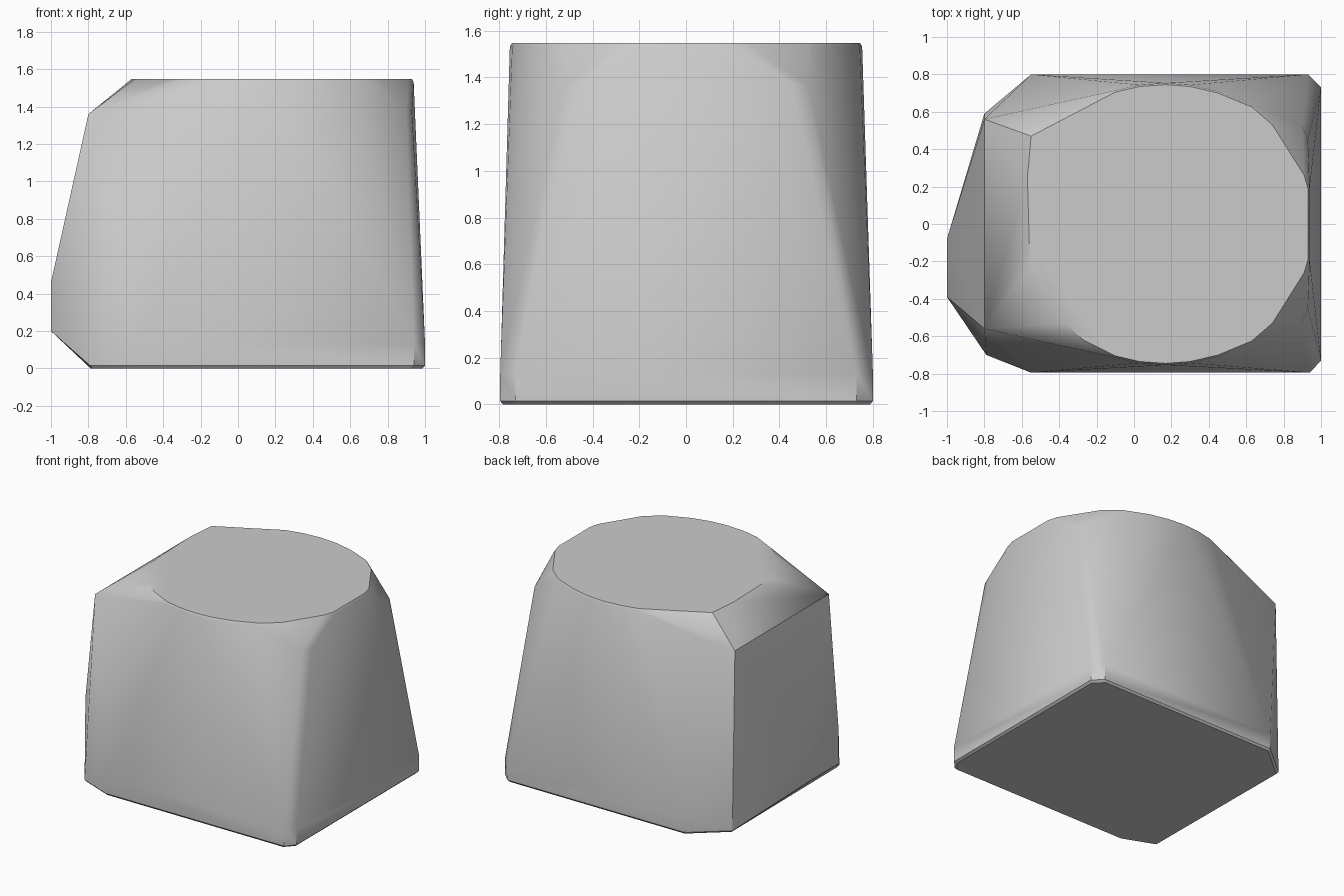
import bpy
import bmesh
import math

if "Cube" in bpy.data.objects:
    bpy.data.objects.remove(bpy.data.objects["Cube"], do_unlink=True)

TOP = 1.547
BEVEL = 0.015


def ring(outline, z, scale=1.0, centre=0.0):
    """Place a flat outline at a height, scaled about a centre on the x axis."""
    return [(centre + (x - centre) * scale, y * scale, z) for x, y in outline]


def both_sides(points):
    """Mirror points across the y axis plane."""
    return [(p[0], side * p[1], *p[2:]) for p in points for side in (1, -1)]


# Footprint with clipped corners
base = [(-0.8, 0.59), (-0.55, 0.8), (0.93, 0.8), (1, 0.73),
        (1, -0.73), (0.94, -0.795), (-0.55, -0.795), (-0.79, -0.7)]

# Rounded top plate: symmetric arc plus an uneven left end
arc = both_sides([(0.93, 0.19), (0.91, 0.26), (0.74, 0.53), (0.63, 0.625),
                  (0.45, 0.7), (0.3, 0.735), (0.17, 0.745), (0.03, 0.735),
                  (-0.1, 0.705)])
left_end = [(-0.55, 0.47), (-0.57, 0.25), (-0.56, -0.1),
            (-0.55, -0.22), (-0.37, -0.53), (-0.27, -0.62)]

points = ring(base, 0, 1 - BEVEL) + ring(base, BEVEL)
points += ring(base[1:7], 0.13)
points += ring(arc + left_end, TOP)
points += ring(arc, TOP - BEVEL, 1 + BEVEL * 0.8, 0.17)

# Lowered shoulders at the upper corners
points += both_sides([(-0.8, 0.56, 1.36), (0.93, 0.45, 1.37), (0.9, 0.52, 1.37)])

# Bulge low on the left wall
points += [(-1, y, z) for y in (-0.08, -0.39) for z in (0.2, 0.46)]
points.append((-0.97, -0.43, 0.25))

# Wrap a tight skin around the points
bm = bmesh.new()
for p in points:
    bm.verts.new(p)
hull = bmesh.ops.convex_hull(bm, input=bm.verts)
unused = {g for g in hull["geom_interior"] + hull["geom_unused"]
          if isinstance(g, bmesh.types.BMVert)}
bmesh.ops.delete(bm, geom=list(unused), context="VERTS")
bmesh.ops.dissolve_limit(bm, angle_limit=math.radians(0.5),
                         verts=bm.verts, edges=bm.edges)
bmesh.ops.recalc_face_normals(bm, faces=bm.faces)
mesh = bpy.data.meshes.new("block")
bm.to_mesh(mesh)
bm.free()

block = bpy.data.objects.new("block", mesh)
bpy.context.collection.objects.link(block)

# Plain grey surface
grey = bpy.data.materials.new("light grey")
grey.use_nodes = True
colour = (0.6, 0.6, 0.6, 1)
grey.diffuse_color = colour
grey.node_tree.nodes["Principled BSDF"].inputs["Base Color"].default_value = colour
mesh.materials.append(grey)

# Soft shading that keeps the rim and corners crisp
bpy.ops.object.select_all(action="DESELECT")
block.select_set(True)
bpy.context.view_layer.objects.active = block
bpy.ops.object.shade_smooth_by_angle(angle=math.radians(30))
